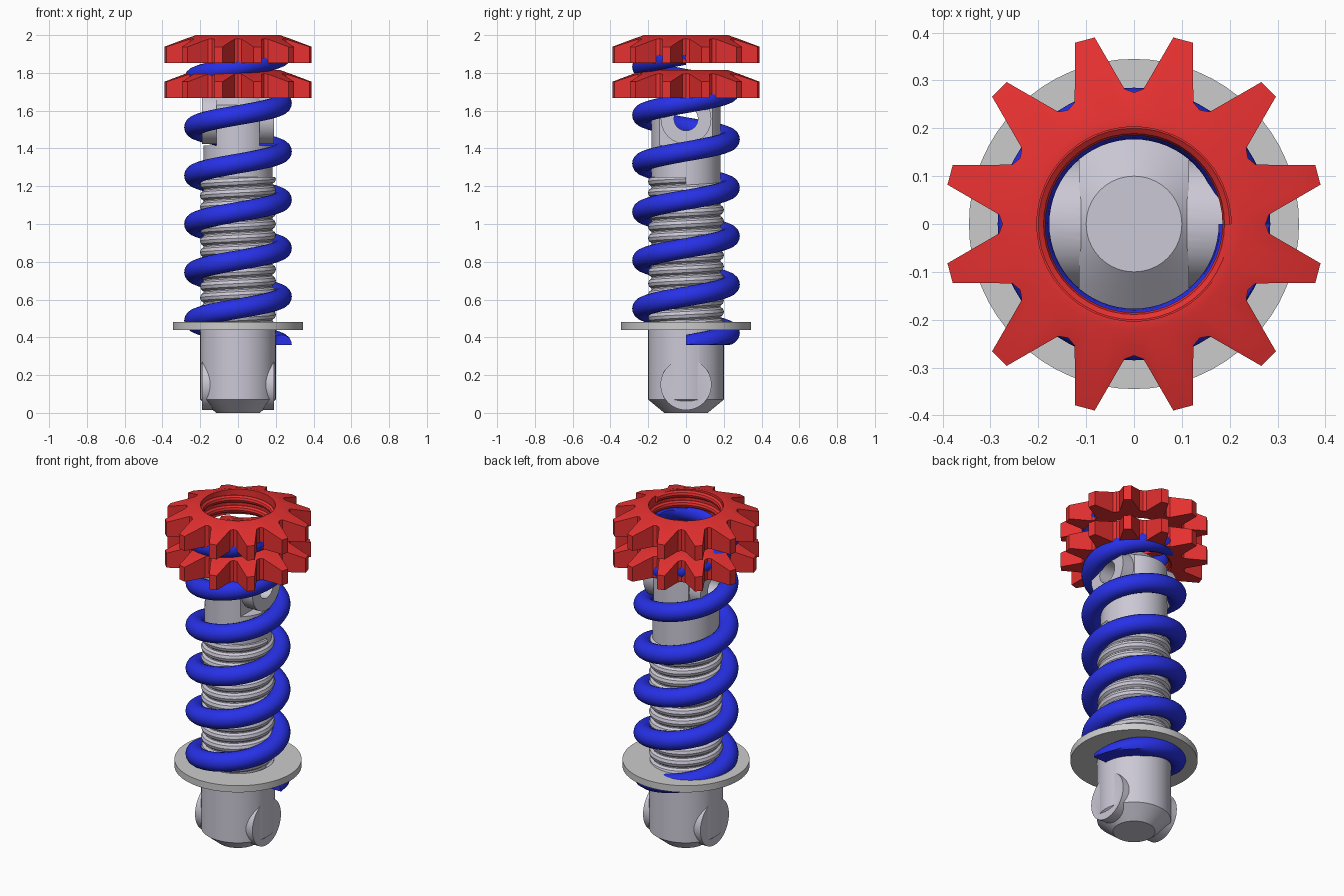
import bpy, bmesh
from math import cos, sin, tau, radians, pi

if "Cube" in bpy.data.objects:
    bpy.data.objects.remove(bpy.data.objects["Cube"])


def material(name, rgb):
    m = bpy.data.materials.new(name)
    m.diffuse_color = (*rgb, 1)
    m.use_nodes = True
    m.node_tree.nodes["Principled BSDF"].inputs["Base Color"].default_value = m.diffuse_color
    return m


RED = material("red", (0.80, 0.03, 0.03))
BLUE = material("blue", (0.02, 0.03, 0.80))
STEEL = material("steel", (0.60, 0.58, 0.67))


def finish(ob, mat=None):
    if mat:
        ob.data.materials.clear()
        ob.data.materials.append(mat)
    bpy.ops.object.select_all(action='DESELECT')
    ob.select_set(True)
    bpy.context.view_layer.objects.active = ob
    bpy.ops.object.shade_smooth_by_angle(angle=radians(30))
    return ob


def grid_mesh(name, rings, closed=False, caps=False):
    """Bridge equal-sized rings of points into a surface."""
    bm = bmesh.new()
    loops = [[bm.verts.new(p) for p in ring] for ring in rings]
    pairs = list(zip(loops, loops[1:]))
    if closed:
        pairs.append((loops[-1], loops[0]))
    n = len(loops[0])
    for a, b in pairs:
        for i in range(n):
            j = (i + 1) % n
            bm.faces.new((a[i], a[j], b[j], b[i]))
    if caps:
        bm.faces.new(loops[0])
        bm.faces.new(loops[-1])
    bmesh.ops.recalc_face_normals(bm, faces=bm.faces)
    me = bpy.data.meshes.new(name)
    bm.to_mesh(me)
    bm.free()
    ob = bpy.data.objects.new(name, me)
    bpy.context.collection.objects.link(ob)
    return ob


def lathe(name, profile, n=64):
    rings = [[(r * cos(tau * i / n), r * sin(tau * i / n), z) for i in range(n)]
             for r, z in profile]
    return grid_mesh(name, rings, caps=True)


def helix(name, mat, R, r, z0, pitch, turns, zmin, zmax, sides, steps=48):
    """Round wire on a helix, ground flat at zmin and zmax."""
    rings = []
    total = int(turns * steps)
    for k in range(total + 1):
        a = tau * k / steps
        zc = z0 + pitch * k / steps
        ring = []
        for s in range(sides):
            t = tau * s / sides
            q = R + r * cos(t)
            z = min(max(zc + r * sin(t), zmin), zmax)
            ring.append((q * cos(a), q * sin(a), z))
        rings.append(ring)
    return finish(grid_mesh(name, rings, caps=True), mat)


def x_cylinder(name, r, half, z):
    bpy.ops.mesh.primitive_cylinder_add(vertices=48, radius=r, depth=2 * half,
                                        location=(0, 0, z), rotation=(0, pi / 2, 0))
    ob = bpy.context.object
    ob.name = name
    return ob


def boolean(ob, tool, op):
    tool.hide_render = True
    bpy.context.view_layer.objects.active = ob
    m = ob.modifiers.new("bool", 'BOOLEAN')
    m.operation, m.object, m.solver = op, tool, 'EXACT'
    bpy.ops.object.modifier_apply(modifier=m.name)
    bpy.data.objects.remove(tool)


# Shaft with chamfered ends, two flats, cross bosses and a pin hole
shaft = lathe("shaft", [(0.115, 0), (0.2, 0.07), (0.2, 0.46), (0.182, 0.46),
                        (0.182, 1.63), (0.1, 1.70)])
for side in (-1, 1):
    bpy.ops.mesh.primitive_cube_add(size=1, location=(side * 0.265, 0, 1.615))
    box = bpy.context.object
    box.scale = (0.3, 0.6, 0.4)
    boolean(shaft, box, 'DIFFERENCE')
boolean(shaft, x_cylinder("top_boss", 0.134, 0.19, 1.557), 'UNION')
boolean(shaft, x_cylinder("bottom_boss", 0.135, 0.19, 0.15), 'UNION')
boolean(shaft, x_cylinder("pin_hole", 0.063, 0.4, 1.557), 'DIFFERENCE')
finish(shaft, STEEL)

# Thread on the shaft
helix("shaft_thread", STEEL, 0.172, 0.029, 0.46, 0.06, 13, 0.46, 1.25, 10)

# Washer seat
finish(grid_mesh("washer", [[(r * cos(tau * i / 64), r * sin(tau * i / 64), z)
                             for i in range(64)]
                            for r, z in ((0.19, 0.44), (0.345, 0.44),
                                         (0.345, 0.48), (0.19, 0.48))], closed=True))

# Coil spring, ends ground flat
helix("spring", BLUE, 0.231, 0.054, 0.36, 0.256, 6, 0.36, 1.896, 18, 64)

# Toothed lock rings: polar outline of one valley and tooth, repeated 12 times
TOOTH = [(0, .275), (4, .283), (5.7, .301), (11.9, .3985),
         (18.1, .3985), (24.3, .301), (26, .283)]
outline = [(radians(30 * k + a), r) for k in range(12) for a, r in TOOTH]


def circle(r, z):
    return [(r * cos(a), r * sin(a), z) for a, _ in outline]


for name, z in (("lower_lock_ring", 1.667), ("upper_lock_ring", 1.852)):
    top = z + 0.148
    edge = [(r * cos(a), r * sin(a), top - (r - 0.222) * 0.35) for a, r in outline]
    base = [(x, y, z) for x, y, _ in edge]
    ring = grid_mesh(name, [circle(0.203, z), circle(0.203, top), circle(0.222, top),
                            edge, base], closed=True)
    finish(ring, RED)
    helix(name + "_thread", RED, 0.207, 0.022, z + 0.01, 0.06, 2, z, top, 10)
